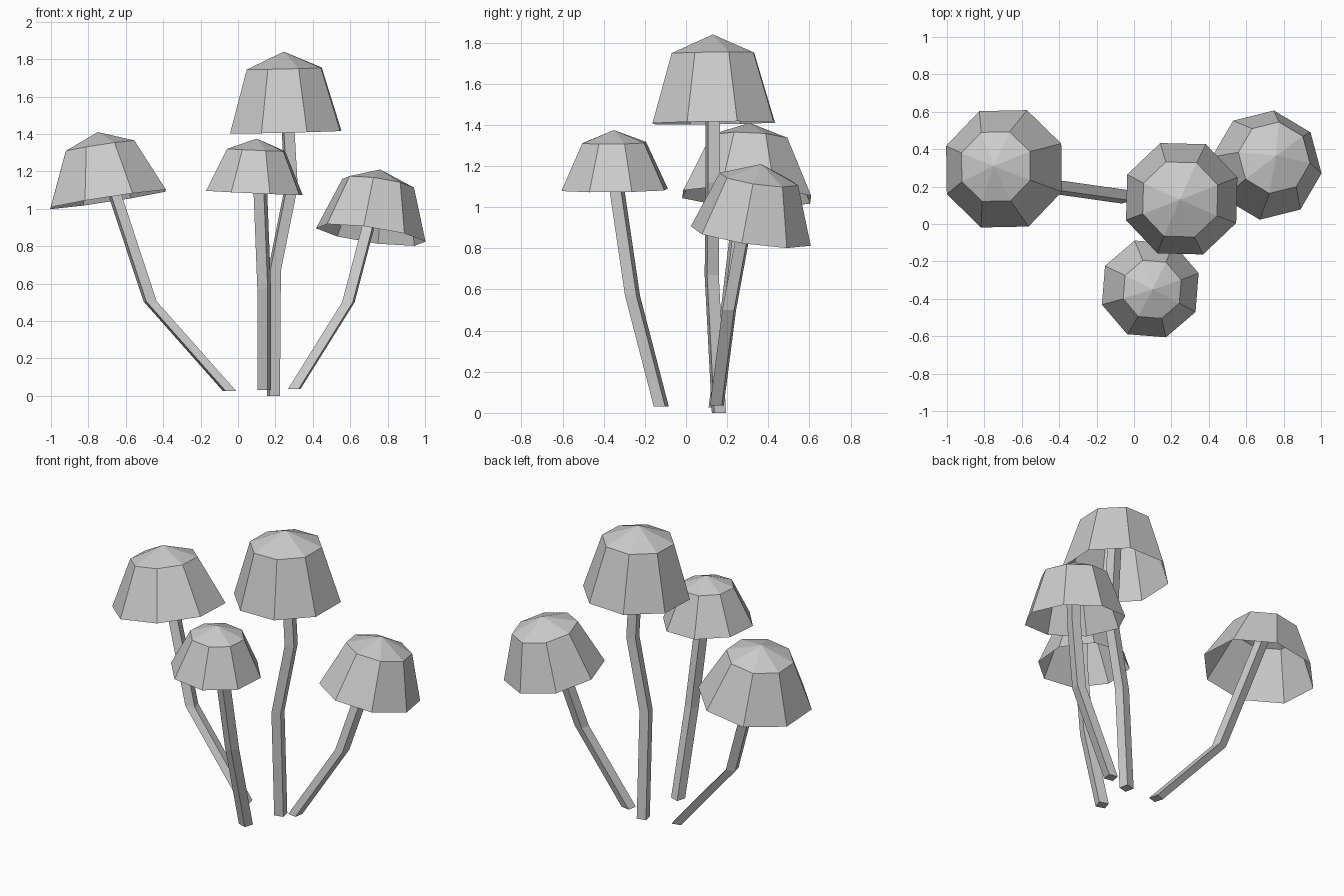
import bpy
import bmesh
from math import cos, sin, pi, radians
from mathutils import Vector, Matrix

default = bpy.data.objects.get("Cube")
if default:
    bpy.data.objects.remove(default, do_unlink=True)

GREY = (0.6, 0.6, 0.6, 1.0)
grey = bpy.data.materials.new("plain grey")
grey.use_nodes = True
grey.diffuse_color = GREY
grey.node_tree.nodes["Principled BSDF"].inputs["Base Color"].default_value = GREY

CAP_SIDES = 8
SHOULDER = 0.79      # shoulder height as a share of the cap height
STEM_WIDTH = 0.058


def make_object(name, bm):
    mesh = bpy.data.meshes.new(name)
    bm.normal_update()
    bm.to_mesh(mesh)
    bm.free()
    mesh.materials.append(grey)
    obj = bpy.data.objects.new(name, mesh)
    bpy.context.collection.objects.link(obj)
    return obj


def ring(bm, radius, height, sides, turn):
    step = 2 * pi / sides
    return [bm.verts.new((radius * cos(turn + i * step), radius * sin(turn + i * step), height))
            for i in range(sides)]


def bridge(bm, low, high):
    n = len(low)
    for i in range(n):
        j = (i + 1) % n
        bm.faces.new((low[i], low[j], high[j], high[i]))


def make_cap(name, foot, apex, rim_radius, shoulder_radius, turn):
    """Open faceted dome, leaning along the line from foot to apex."""
    foot, axis = Vector(foot), Vector(apex) - Vector(foot)
    height = axis.length
    bm = bmesh.new()
    rim = ring(bm, rim_radius, 0, CAP_SIDES, radians(turn))
    shoulder = ring(bm, shoulder_radius, height * SHOULDER, CAP_SIDES, radians(turn))
    bridge(bm, rim, shoulder)
    tip = bm.verts.new((0, 0, height))
    for i in range(CAP_SIDES):
        bm.faces.new((shoulder[i], shoulder[(i + 1) % CAP_SIDES], tip))
    lean = Vector((0, 0, 1)).rotation_difference(axis).to_matrix().to_4x4()
    bm.transform(Matrix.Translation(foot) @ lean)
    make_object(name, bm)


def make_stem(name, path, turn):
    """Square stem with level cross-sections along a bent path."""
    bm = bmesh.new()
    rings = []
    for point in path:
        section = ring(bm, STEM_WIDTH / 2 ** 0.5, 0, 4, pi / 4 + radians(turn))
        bmesh.ops.translate(bm, verts=section, vec=point)
        rings.append(section)
    for low, high in zip(rings, rings[1:]):
        bridge(bm, low, high)
    bm.faces.new(rings[0][::-1])
    bm.faces.new(rings[-1])
    make_object(name, bm)


# Tall mushroom in the middle
make_cap("tall_cap", (0.255, 0.135, 1.41), (0.245, 0.13, 1.84), 0.319, 0.215, 21)
make_stem("tall_stem", [(0.19, 0.16, 0), (0.195, 0.125, 0.67),
                        (0.285, 0.13, 1.12), (0.25, 0.13, 1.73)], 12)

# Mushroom leaning to the right
make_cap("right_cap", (-0.695, 0.295, 1.05), (-0.75, 0.31, 1.41), 0.337, 0.2, 23.5)
make_stem("right_stem", [(-0.045, 0.145, 0.025), (-0.47, 0.205, 0.505),
                         (-0.65, 0.27, 1.05), (-0.74, 0.3, 1.32)], 15)

# Short mushroom at the front
make_cap("front_cap", (0.087, -0.347, 1.085), (0.1, -0.35, 1.375), 0.272, 0.163, 18)
make_stem("front_stem", [(0.14, -0.12, 0.03), (0.14, -0.26, 0.57),
                         (0.12, -0.335, 1.08), (0.1, -0.35, 1.3)], -18)

# Mushroom leaning to the left
make_cap("left_cap", (0.71, 0.315, 0.86), (0.76, 0.365, 1.21), 0.298, 0.195, 37)
make_stem("left_stem", [(0.3, 0.15, 0.035), (0.59, 0.21, 0.5),
                        (0.69, 0.28, 0.88), (0.745, 0.34, 1.12)], -10)
